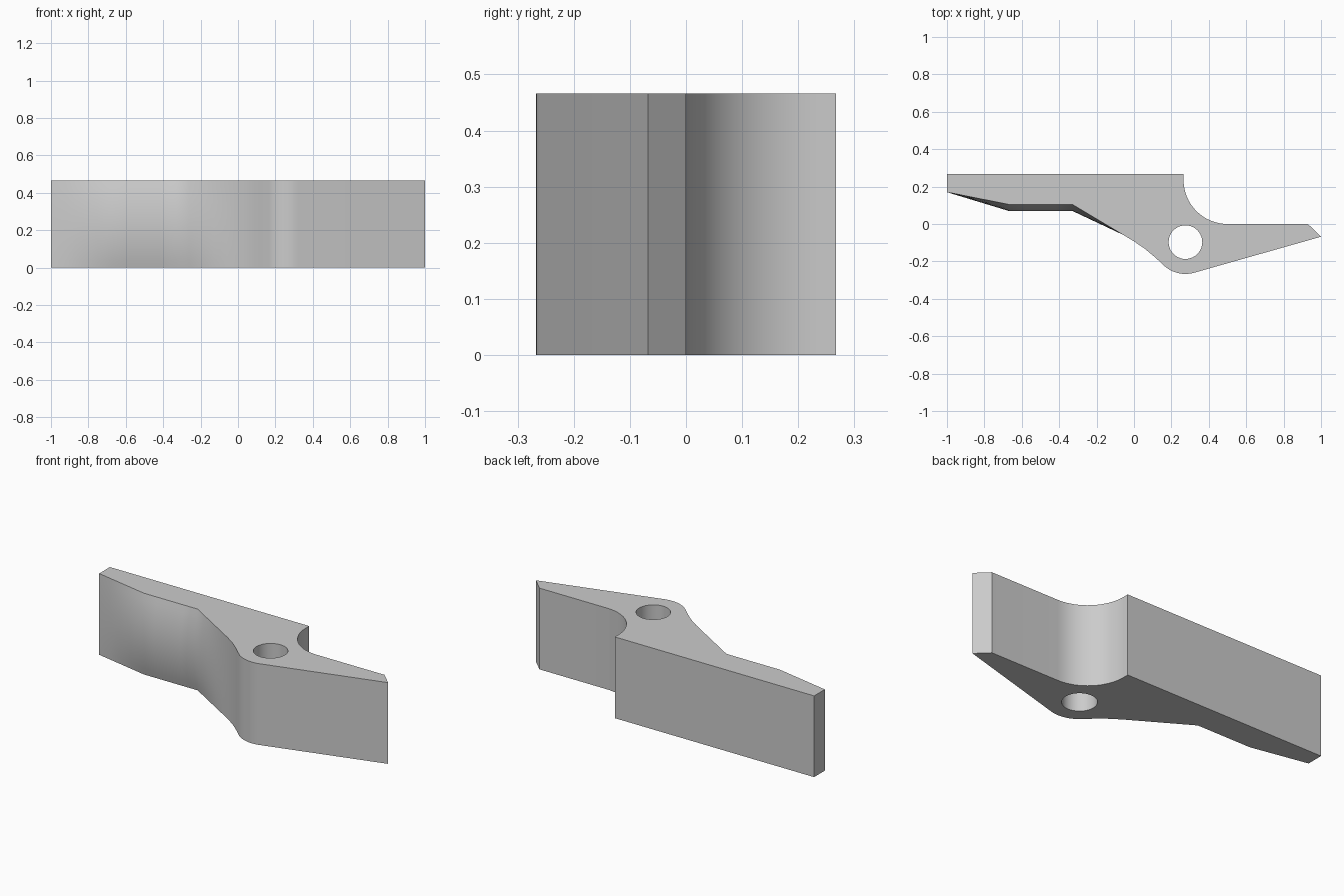
import bpy, bmesh, math

old = bpy.data.objects.get("Cube")
if old:
    bpy.data.objects.remove(old, do_unlink=True)

HEIGHT = 0.466
ROWS = 12
HUB = (0.275, -0.097)
BULGE = 0.035


def arc(center, radius, start, end, steps):
    """Points on a circular arc, angles in degrees."""
    pts = []
    for i in range(steps + 1):
        a = math.radians(start + (end - start) * i / steps)
        pts.append((center[0] + radius * math.cos(a), center[1] + radius * math.sin(a)))
    return pts


def subdivide(a, b, steps):
    """Points from a up to, but not including, b."""
    return [(a[0] + (b[0] - a[0]) * i / steps, a[1] + (b[1] - a[1]) * i / steps)
            for i in range(steps)]


def bulge(x, y):
    """How far the thumb rest swells forward at half height."""
    if y > 0.2 or x > -0.06:
        return 0.0
    if x < -0.67:
        return BULGE * (x + 1) / 0.33
    return BULGE * min(1, (-0.06 - x) / 0.27)


# Plan outline: thumb rest, hub, pointed arm, fillet, back
rest = [(-1, 0.17), (-0.67, 0.105), (-0.33, 0.105), (-0.06, -0.057)]
outline = []
for a, b in zip(rest, rest[1:]):
    outline += subdivide(a, b, 4)
outline += [rest[-1], (0.0, -0.093), (0.06, -0.134), (0.115, -0.18)]
outline += arc(HUB, 0.17, 230, 286, 10)
outline += [(1, -0.068), (0.93, 0)]
outline += arc((0.5, 0.235), 0.235, 270, 180, 16)
outline += [(0.265, 0.267), (-1, 0.267)]
hole = arc(HUB, 0.09, 0, 360, 40)[:-1]


def wall(bm, pts, rows, swell):
    """Stack copies of a closed outline and join them with quads."""
    rings = []
    for r in range(rows + 1):
        t = r / rows
        k = 4 * t * (1 - t)
        rings.append([bm.verts.new((x, y - (k * bulge(x, y) if swell else 0), t * HEIGHT))
                      for x, y in pts])
    n = len(pts)
    for low, high in zip(rings, rings[1:]):
        for i in range(n):
            j = (i + 1) % n
            bm.faces.new((low[i], low[j], high[j], high[i]))
    return rings[0], rings[-1]


def ring_edges(bm, ring):
    return [bm.edges.get((ring[i - 1], ring[i])) for i in range(len(ring))]


# Lever body with a pivot hole
bm = bmesh.new()
outer = wall(bm, outline, ROWS, True)
inner = wall(bm, hole, 1, False)
for out_ring, in_ring in zip(outer, inner):
    bmesh.ops.triangle_fill(bm, edges=ring_edges(bm, out_ring) + ring_edges(bm, in_ring),
                            use_beauty=True)
bmesh.ops.recalc_face_normals(bm, faces=bm.faces)
mesh = bpy.data.meshes.new("lever_body")
bm.to_mesh(mesh)
bm.free()
lever = bpy.data.objects.new("lever_body", mesh)
bpy.context.collection.objects.link(lever)

# Plain grey material
grey = bpy.data.materials.new("light grey")
grey.use_nodes = True
color = (0.6, 0.6, 0.6, 1)
grey.diffuse_color = color
grey.node_tree.nodes["Principled BSDF"].inputs["Base Color"].default_value = color
mesh.materials.append(grey)

bpy.ops.object.select_all(action="DESELECT")
lever.select_set(True)
bpy.context.view_layer.objects.active = lever
bpy.ops.object.shade_smooth_by_angle(angle=math.radians(30))
